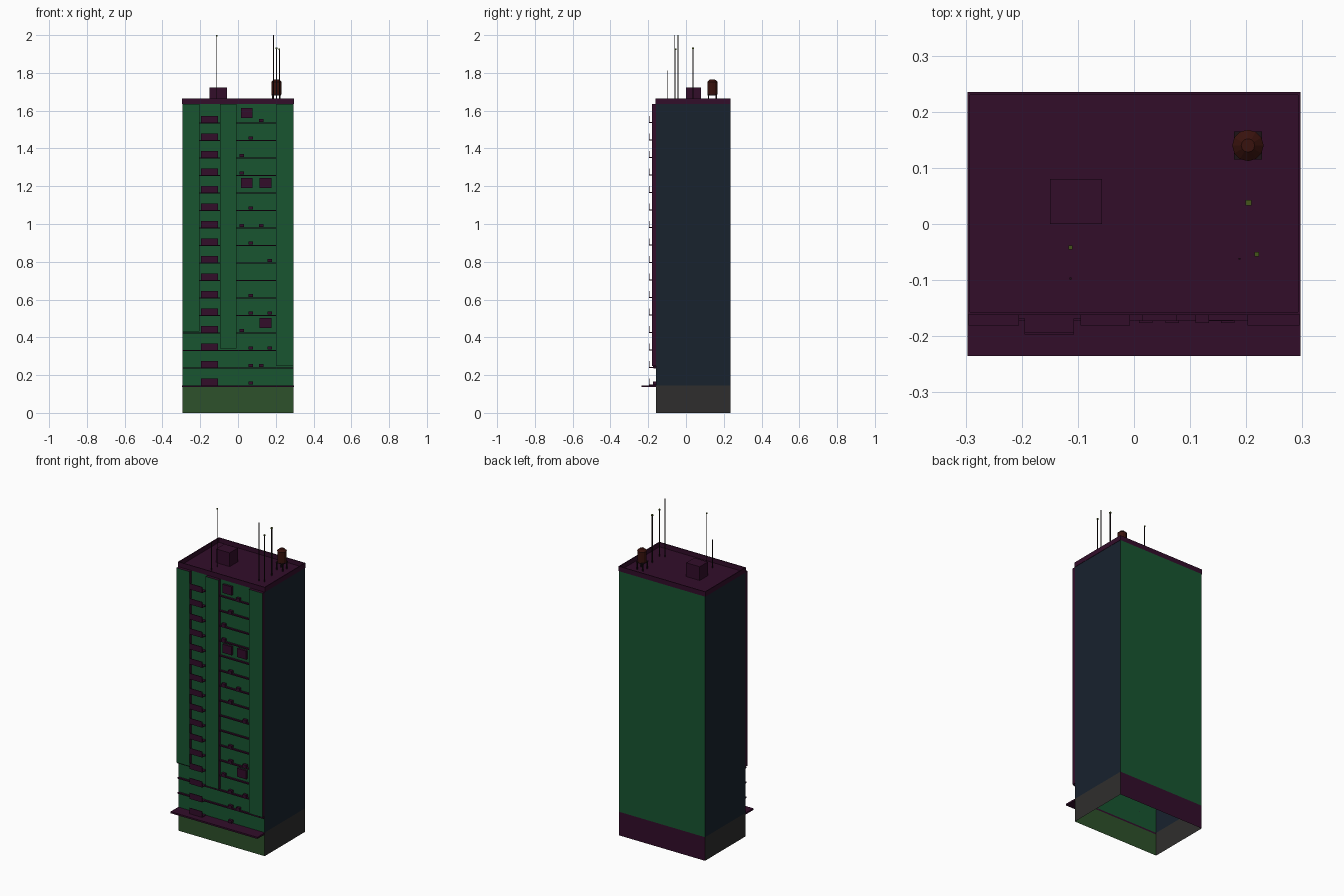
import bpy, bmesh, math
from mathutils import Matrix, Vector

if "Cube" in bpy.data.objects:
    bpy.data.objects.remove(bpy.data.objects["Cube"])


def mat(name, r, g, b):
    m = bpy.data.materials.new(name)
    m.diffuse_color = (r, g, b, 1)
    m.use_nodes = True
    m.node_tree.nodes["Principled BSDF"].inputs["Base Color"].default_value = m.diffuse_color
    return m


GREEN = mat("facade_green", 0.009, 0.09, 0.03)
NAVY = mat("side_navy", 0.009, 0.016, 0.027)
PLUM = mat("trim_plum", 0.032, 0.004, 0.023)
SHOP = mat("base_front_green", 0.027, 0.082, 0.024)
CHAR = mat("base_side_grey", 0.028, 0.027, 0.026)
RUST = mat("tank_brown", 0.04, 0.006, 0.004)
OLIVE = mat("tip_olive", 0.06, 0.09, 0.01)
DARK = mat("mast_dark", 0.012, 0.006, 0.008)


def finish(name, bm, mats):
    me = bpy.data.meshes.new(name)
    bm.to_mesh(me)
    bm.free()
    for m in mats:
        me.materials.append(m)
    ob = bpy.data.objects.new(name, me)
    bpy.context.collection.objects.link(ob)
    return ob


def add_box(bm, x0, x1, y0, y1, z0, z1):
    mtx = Matrix.Translation(((x0 + x1) / 2, (y0 + y1) / 2, (z0 + z1) / 2)) \
        @ Matrix.Diagonal((x1 - x0, y1 - y0, z1 - z0, 1))
    return bmesh.ops.create_cube(bm, size=1, matrix=mtx)["verts"]


def boxes(name, items, m):
    bm = bmesh.new()
    for it in items:
        add_box(bm, *it)
    return finish(name, bm, [m])


W, YF, YB = 0.295, -0.16, 0.235
TOP, ROOF, RIM = 1.635, 1.637, 1.665
FLOORS = [0.146 + 0.0926 * i for i in range(16)]


# open-bottomed wall shells, coloured by the way each wall faces
def shell(name, z0, z1, front, back, side):
    bm = bmesh.new()
    add_box(bm, -W, W, YF, YB, z0, z1)
    caps = [f for f in bm.faces if abs(f.normal.z) > 0.5]
    bmesh.ops.delete(bm, geom=caps, context="FACES_ONLY")
    for f in bm.faces:
        f.material_index = 2 if abs(f.normal.x) > 0.5 else (0 if f.normal.y < 0 else 1)
    finish(name, bm, [front, back, side])


shell("ground_floor_walls", 0, 0.146, SHOP, PLUM, CHAR)
shell("tower_walls", 0.146, TOP, GREEN, GREEN, NAVY)

# roof slab with a recessed deck inside the parapet
bm = bmesh.new()
add_box(bm, -W - 0.002, W + 0.002, YF - 0.002, YB, TOP, RIM)
top = [f for f in bm.faces if f.normal.z > 0.5]
bmesh.ops.inset_region(bm, faces=top, thickness=0.007)
deck = bmesh.ops.extrude_face_region(bm, geom=top)["geom"]
bmesh.ops.delete(bm, geom=top, context="FACES_ONLY")
bmesh.ops.translate(bm, vec=(0, 0, ROOF - RIM),
                    verts=[v for v in deck if isinstance(v, bmesh.types.BMVert)])
bmesh.ops.recalc_face_normals(bm, faces=bm.faces[:])
finish("roof_parapet", bm, [PLUM])

boxes("entrance_canopy", [(-W - 0.002, W + 0.002, -0.235, YF, 0.136, 0.146)], PLUM)

# raised vertical facade strips: green faces, plum edges
bm = bmesh.new()
for x0, x1, z0 in [(-W, -0.205, 0.43), (-0.095, -0.007, 0.34), (0.202, W, 0.247)]:
    add_box(bm, x0, x1, -0.181, YF, z0, TOP)
for f in bm.faces:
    f.material_index = 0 if f.normal.y < -0.5 else 1
finish("facade_strips", bm, [GREEN, PLUM])

# floor ledges, the lower ones spanning the facade
ledges = []
for i, z in enumerate(FLOORS):
    z0, z1 = z - 0.004, z + 0.003
    if i == 1:
        ledges.append((-W, W, -0.172, YF, z0, z1))
    elif i == 2:
        ledges.append((-W, 0.202, -0.172, YF, z0, z1))
    elif i > 2:
        ledges.append((-W if i == 3 else -0.205, -0.095, -0.168, YF, z0, z1))
        ledges.append((-0.007, 0.202, -0.172, YF, z0, z1))
boxes("floor_ledges", ledges, PLUM)

# balconies: thin slab and front panel
balc = []
for z in FLOORS:
    balc.append((-0.195, -0.107, -0.195, YF, z, z + 0.004))
    balc.append((-0.195, -0.107, -0.197, -0.193, z, z + 0.036))
boxes("balconies", balc, PLUM)

# small cooling units, listed by floor
cols = [0.021, 0.068, 0.122, 0.167]
layout = [[1], [1, 2], [1, 3], [0], [1, 3], [1], [], [3],
          [1], [0, 2], [1], [], [0], [0], [1], [2]]
units = [(cols[c] - 0.012, cols[c] + 0.012, -0.176, YF, z + 0.005, z + 0.021)
         for z, row in zip(FLOORS, layout) for c in row]
boxes("cooling_units", units, PLUM)

# large window boxes
wins = [(x, x + 0.062, -0.173, YF, FLOORS[i] + 0.025, FLOORS[i] + 0.078)
        for x, i in [(0.015, 15), (0.015, 11), (0.115, 11), (0.115, 3)]]
boxes("window_boxes", wins, PLUM)

boxes("roof_hut", [(-0.15, -0.057, 0.0, 0.08, ROOF, 1.722)], PLUM)


# water tank on four legs
def cone(bm, x, y, z0, z1, r0, r1, n):
    bmesh.ops.create_cone(bm, cap_ends=True, segments=n, radius1=r0, radius2=r1,
                          depth=z1 - z0,
                          matrix=Matrix.Translation((x, y, (z0 + z1) / 2)))


TX, TY = 0.203, 0.14
bm = bmesh.new()
cone(bm, TX, TY, 1.685, 1.752, 0.026, 0.026, 12)
cone(bm, TX, TY, 1.752, 1.766, 0.028, 0.012, 12)
finish("water_tank", bm, [RUST])
legs = [(TX + sx * 0.02 - 0.003, TX + sx * 0.02 + 0.003,
         TY + sy * 0.02 - 0.003, TY + sy * 0.02 + 0.003, ROOF, 1.68)
        for sx in (-1, 1) for sy in (-1, 1)]
legs.append((TX - 0.025, TX + 0.025, TY - 0.025, TY + 0.025, 1.68, 1.685))
boxes("tank_stand", legs, DARK)

# antennas, some with a square tip
masts, tips = [], []
for x, y, z, r, tip in [(-0.113, -0.042, 2.0, 0.0018, 0.0035), (-0.113, -0.097, 1.813, 0.0018, 0),
                        (0.188, -0.062, 2.0, 0.0015, 0), (0.204, 0.038, 1.935, 0.0025, 0.005),
                        (0.219, -0.054, 1.93, 0.0022, 0.004)]:
    masts.append((x - r, x + r, y - r, y + r, ROOF, z - (0.004 if tip else 0)))
    if tip:
        tips.append((x - tip, x + tip, y - tip, y + tip, z - 0.008, z))
boxes("antenna_masts", masts, DARK)
boxes("antenna_tips", tips, OLIVE)
